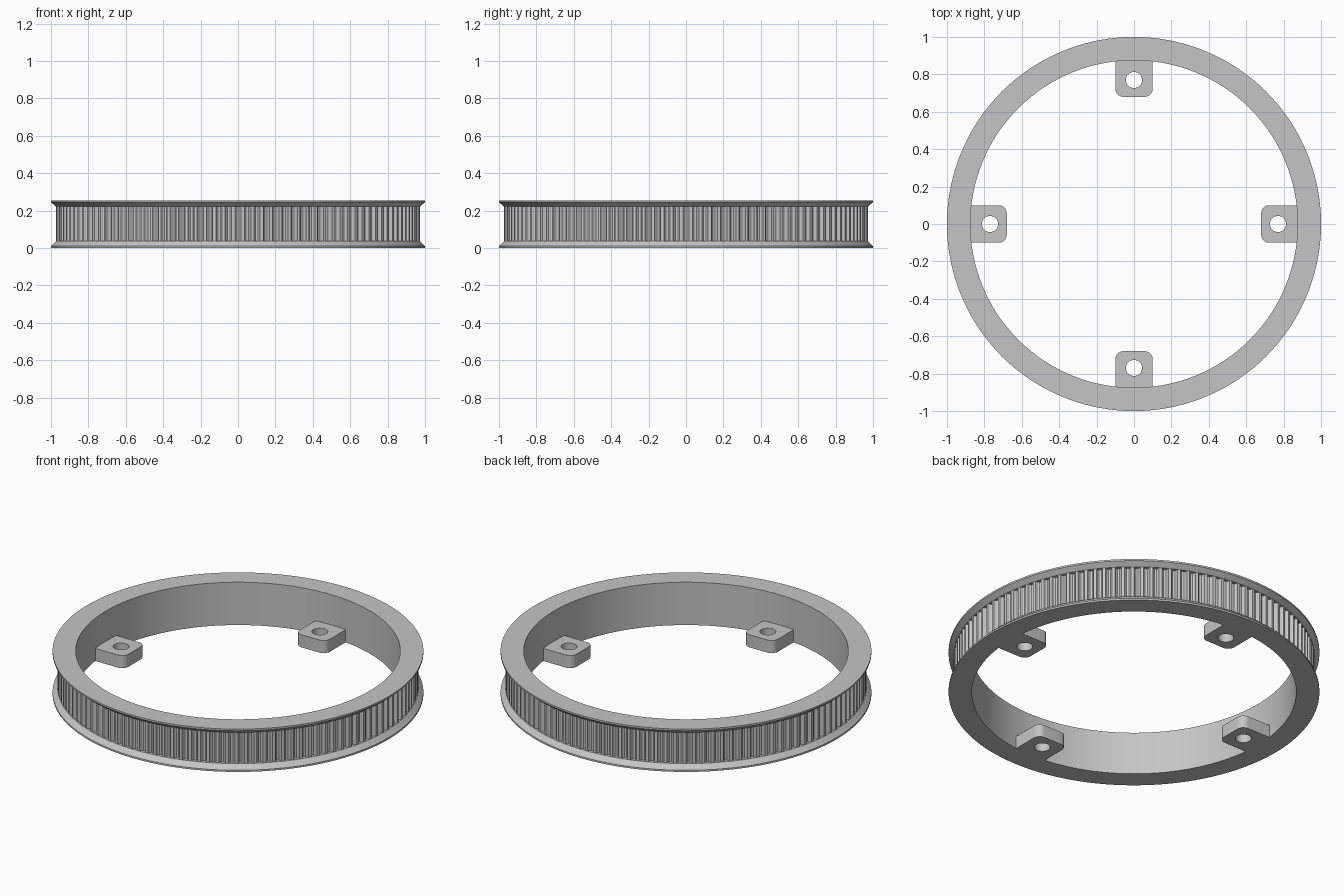
import bpy, bmesh
from math import cos, sin, pi, sqrt, radians

cube = bpy.data.objects.get("Cube")
if cube:
    bpy.data.objects.remove(cube, do_unlink=True)

TEETH = 120
INNER, LAND, OUTER, HEIGHT = 0.875, 0.973, 1.0, 0.255

grey = bpy.data.materials.new("plain grey")
grey.use_nodes = True
color = (0.56, 0.56, 0.56, 1)
grey.diffuse_color = color
grey.node_tree.nodes["Principled BSDF"].inputs["Base Color"].default_value = color


def loft(name, rows):
    """Join matching closed rows of points into a tube closed on itself."""
    bm = bmesh.new()
    loops = [[bm.verts.new(p) for p in row] for row in rows]
    n = len(rows[0])
    for a, b in zip(loops, loops[1:] + loops[:1]):
        for i in range(n):
            j = (i + 1) % n
            bm.faces.new((a[i], a[j], b[j], b[i]))
    bmesh.ops.remove_doubles(bm, verts=bm.verts, dist=0.00005)
    bmesh.ops.recalc_face_normals(bm, faces=bm.faces)
    mesh = bpy.data.meshes.new(name)
    bm.to_mesh(mesh)
    bm.free()
    mesh.materials.append(grey)
    obj = bpy.data.objects.new(name, mesh)
    bpy.context.collection.objects.link(obj)
    bpy.ops.object.select_all(action="DESELECT")
    obj.select_set(True)
    bpy.context.view_layer.objects.active = obj
    bpy.ops.object.shade_smooth_by_angle(angle=radians(25))
    return obj


# Tooth outline: (fraction of pitch, groove depth), a rounded groove and a land
groove = [(-0.5, 0), (-0.34, 0), (-0.29, 0.006), (-0.24, 0.014), (-0.12, 0.019),
          (0.12, 0.019), (0.24, 0.014), (0.29, 0.006), (0.34, 0)]
steps = [((t + f) * 2 * pi / TEETH, d) for t in range(TEETH) for f, d in groove]


def ring(radius, z, toothed=False):
    return [((radius - d * toothed) * cos(a), (radius - d * toothed) * sin(a), z)
            for a, d in steps]


# Toothed pulley ring with a flared flange above and below
low, high, lip = 0.037, 0.222, 0.01
loft("pulley_ring", [
    ring(INNER, 0), ring(OUTER, 0), ring(OUTER, lip), ring(LAND, low),
    ring(LAND, low, True), ring(LAND, high, True),
    ring(LAND, high), ring(OUTER, HEIGHT - lip), ring(OUTER, HEIGHT),
    ring(INNER, HEIGHT)])

# Mounting tab outline: rounded inner corners, outer end follows the ring wall
TIP, HALF, ROUND, THICK = 0.68, 0.1, 0.042, 0.075
HOLE_X, HOLE_R, N = 0.77, 0.043, 8
corner = [(TIP + ROUND - ROUND * sin(k * pi / 2 / N),
           HALF - ROUND + ROUND * cos(k * pi / 2 / N)) for k in range(N + 1)]
wall = [HALF * (2 * k / (2 * N) - 1) for k in range(2 * N + 1)]
outline = [(sqrt(INNER ** 2 - y * y), y) for y in wall]
outline += corner + [(x, -y) for x, y in reversed(corner)]
count = len(outline)
start = -pi / 4
hole = []
for i in range(count):
    a = start + 2 * pi * i / count
    hole.append((HOLE_X + HOLE_R * cos(a), HOLE_R * sin(a)))


def at(points, z):
    return [(x, y, z) for x, y in points]


# Four tabs, flush with the underside
for k, side in enumerate(("left", "back", "right", "front")):
    tab = loft(side + "_mounting_tab", [
        at(outline, 0), at(outline, THICK), at(hole, THICK), at(hole, 0)])
    tab.rotation_euler.z = k * pi / 2
